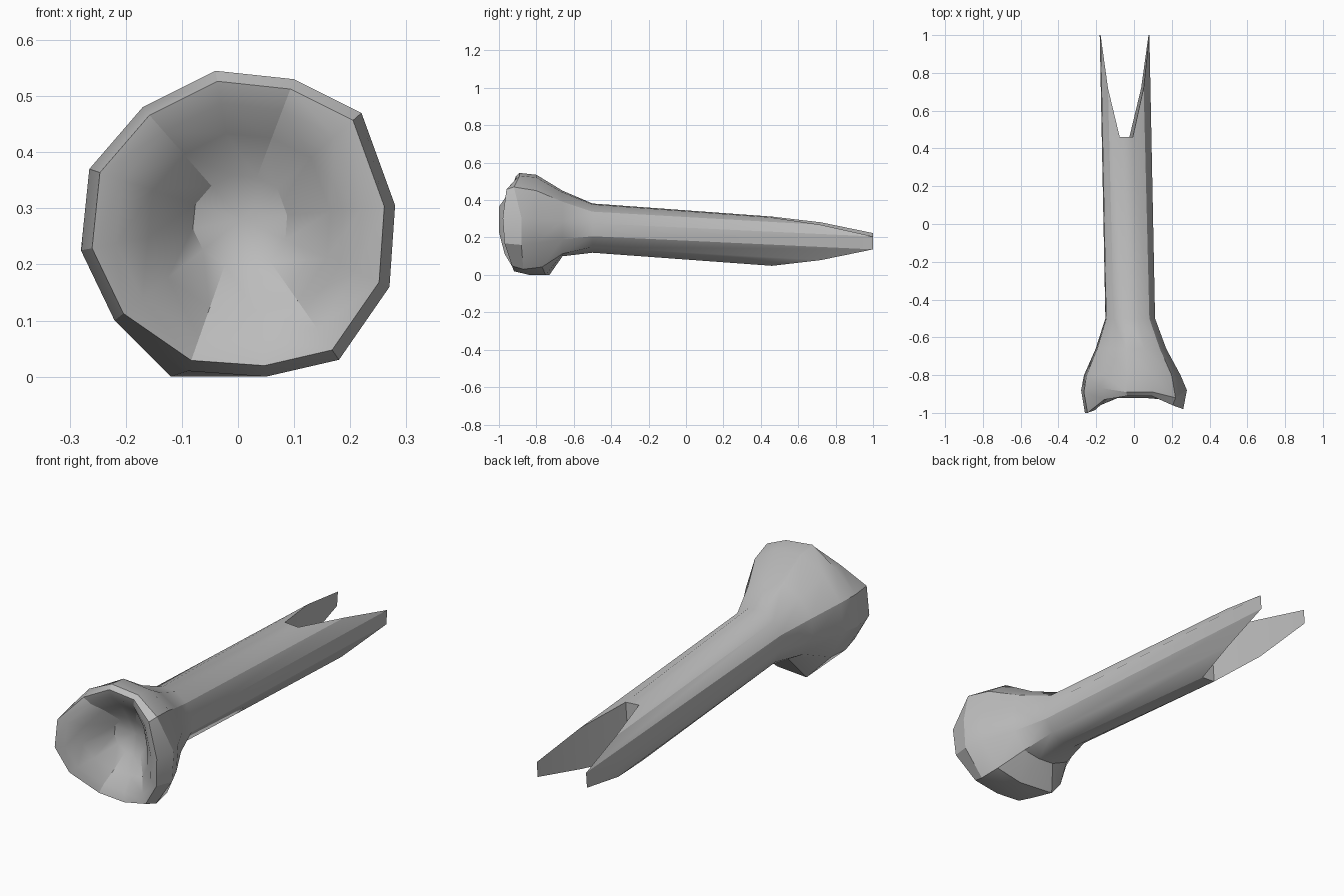
import bpy, bmesh
from math import cos, sin, radians
from mathutils import Vector

cube = bpy.data.objects.get("Cube")
if cube:
    bpy.data.objects.remove(cube)

SIDES = 12
mat = bpy.data.materials.new("plain grey")
mat.use_nodes = True
grey = (0.5, 0.5, 0.5, 1)
mat.diffuse_color = grey
mat.node_tree.nodes["Principled BSDF"].inputs["Base Color"].default_value = grey


def round_ring(x, z, radius, ys):
    """Slightly rolled twelve-sided ring, running clockwise from the top."""
    angles = [radians(101 - 30 * k) for k in range(SIDES)]
    return [Vector((x + radius * cos(a), y, z + radius * sin(a)))
            for a, y in zip(angles, ys)]


def blend(a, b, weights, ys):
    """Ring between two others, with its own depth at each corner."""
    ring = [p.lerp(q, w) for p, q, w in zip(a, b, weights)]
    for p, y in zip(ring, ys):
        p.y = y
    return ring


# Shaft: the end ring is swept back at the sides to form two prongs
reach = [0.46, 0.46, 0.72, 1, 1, 0.72] * 1
reach += [0.46, 0.46, 0.72, 1, 1, 0.72]
tip = round_ring(-0.05, 0.18, 0.134, reach)
middle = round_ring(-0.05, 0.18, 0.134, [0.455] * SIDES)
neck = round_ring(-0.02, 0.25, 0.134, [-0.5] * SIDES)

# Uneven outline of the head
outline = [(-0.04, 0.545), (0.10, 0.53), (0.22, 0.47), (0.28, 0.305),
           (0.27, 0.16), (0.18, 0.03), (0.05, 0), (-0.09, 0.01),
           (-0.22, 0.10), (-0.28, 0.225), (-0.265, 0.37), (-0.17, 0.48)]
rim_y = [-0.89, -0.89, -0.92, -0.88, -0.88, -0.87,
         -0.84, -0.84, -0.88, -0.88, -0.89, -0.87]
rim = [Vector((x, y, z)) for (x, z), y in zip(outline, rim_y)]

# Flare behind the rim, with an abrupt heel underneath
flare = blend(neck, rim, [0.42, 0.42, 0.4, 0.35, 0.35, 0.3,
                          0.16, 0.16, 0.3, 0.4, 0.4, 0.42], [-0.66] * SIDES)
shoulder = blend(neck, rim, [0.94, 0.94, 0.85, 0.8, 0.8, 0.9,
                             1, 1, 0.95, 0.88, 0.88, 0.9],
                 [-0.8] * 5 + [-0.77, -0.75, -0.73] + [-0.78] + [-0.8] * 3)
shoulder[7].x, shoulder[7].z = -0.12, 0

# Rolled lip and the shallow dish inside it
centre = Vector((0.005, -0.78, 0.28))
crest_y = [-0.91, -0.91, -0.96, -0.98, -0.97, -0.93,
           -0.92, -0.92, -0.97, -1, -1, -0.93]
mid = [centre] * SIDES
crest = blend(rim, mid, [0.07] * SIDES, crest_y)
lip = blend(rim, mid, [0.22] * SIDES, [y * 0.985 for y in crest_y])
dish = blend(rim, mid, [0.42] * SIDES, [y * 0.93 for y in crest_y])
bowl = blend(rim, mid, [0.7] * SIDES, [-0.81] * SIDES)

bm = bmesh.new()
rings = [[bm.verts.new(p) for p in ring] for ring in
         (tip, neck, flare, shoulder, rim, crest, lip, dish, bowl)]
for a, b in zip(rings, rings[1:]):
    for k in range(SIDES):
        n = (k + 1) % SIDES
        bm.faces.new((a[k], a[n], b[n], b[k]))

# Dish centre
hub = bm.verts.new(centre)
for k in range(SIDES):
    bm.faces.new((rings[-1][k], rings[-1][(k + 1) % SIDES], hub))

# Notch floor and walls between the prongs
end = rings[0]
for quad in ((0, 1, 6, 7), (1, 2, 5, 6), (2, 3, 4, 5),
             (0, 11, 8, 7), (11, 10, 9, 8)):
    bm.faces.new([end[k] for k in quad])
bmesh.ops.recalc_face_normals(bm, faces=bm.faces)

mesh = bpy.data.meshes.new("socketed_shaft")
bm.to_mesh(mesh)
bm.free()
mesh.materials.append(mat)
body = bpy.data.objects.new("socketed_shaft", mesh)
bpy.context.collection.objects.link(body)
bpy.context.view_layer.objects.active = body
body.select_set(True)
bpy.ops.object.shade_smooth_by_angle(angle=radians(28))
